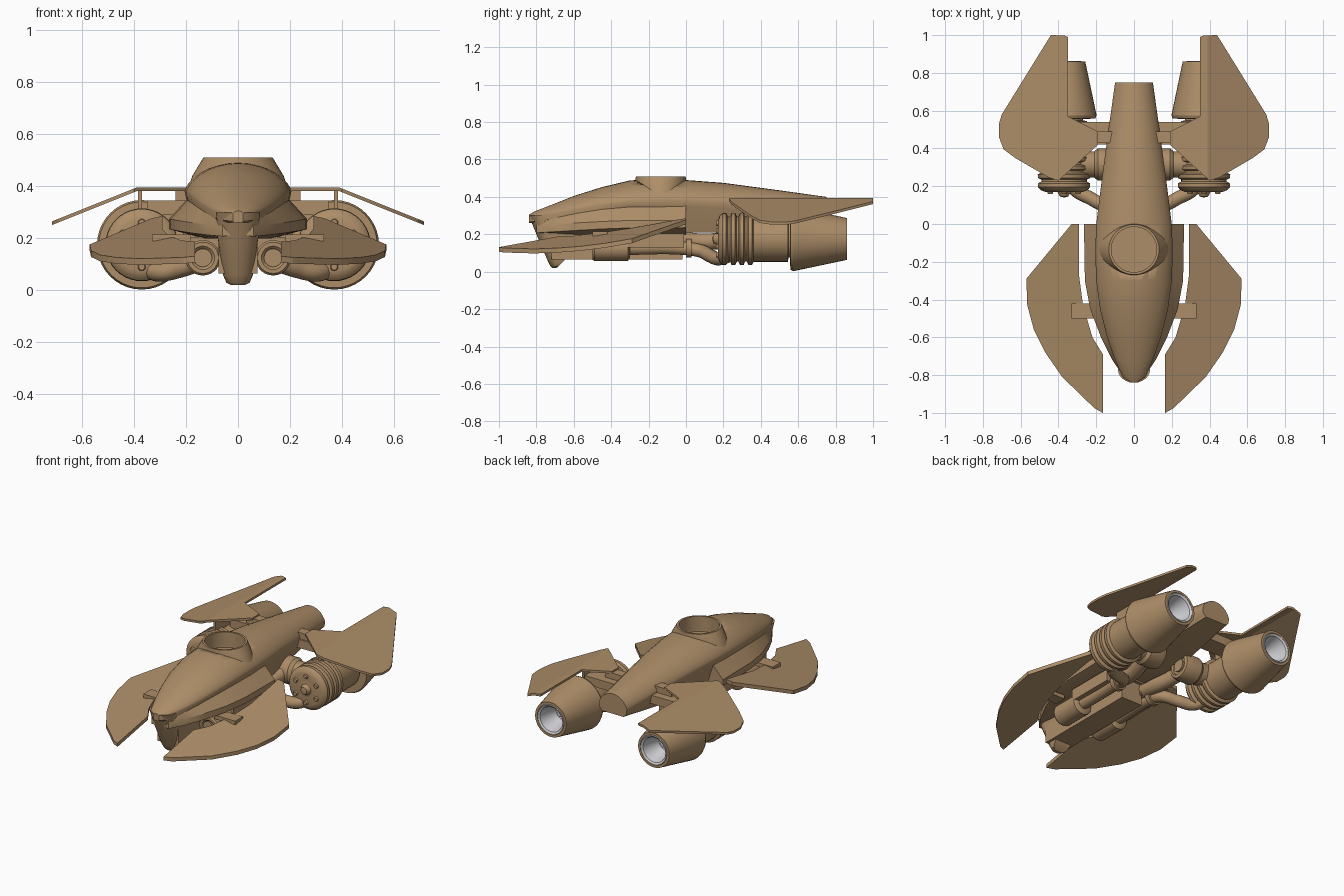
import bpy, bmesh, math
from mathutils import Matrix, Vector

if "Cube" in bpy.data.objects:
    bpy.data.objects.remove(bpy.data.objects["Cube"])


def material(name, rgb):
    m = bpy.data.materials.new(name)
    m.diffuse_color = (*rgb, 1)
    m.use_nodes = True
    m.node_tree.nodes["Principled BSDF"].inputs["Base Color"].default_value = m.diffuse_color
    return m


BROWN = material("tan brown", (0.42, 0.27, 0.14))
GREY = material("light grey", (0.62, 0.62, 0.65))


def finish(name, bm, mirror=False, mat=BROWN, angle=32):
    bmesh.ops.recalc_face_normals(bm, faces=bm.faces)
    me = bpy.data.meshes.new(name)
    bm.to_mesh(me)
    bm.free()
    me.materials.append(mat)
    for p in me.polygons:
        p.use_smooth = True
    me.set_sharp_from_angle(angle=math.radians(angle))
    ob = bpy.data.objects.new(name, me)
    bpy.context.scene.collection.objects.link(ob)
    if mirror:
        ob.modifiers.new("mirror", "MIRROR").use_clip = False
        ob.modifiers["mirror"].use_mirror_merge = False
    return ob


def loft(name, rings, **kw):
    """Skin a list of closed rings and cap both ends."""
    bm = bmesh.new()
    vs = [[bm.verts.new(p) for p in r] for r in rings]
    n = len(vs[0])
    for a, b in zip(vs, vs[1:]):
        for i in range(n):
            bm.faces.new((a[i], a[(i + 1) % n], b[(i + 1) % n], b[i]))
    bm.faces.new(vs[0])
    bm.faces.new(vs[-1])
    return finish(name, bm, **kw)


def symmetric(half, y):
    """Half section from top centre to bottom centre -> full ring."""
    pts = half + [(-x, z) for x, z in reversed(half) if x > 1e-6]
    return [(x, y, z) for x, z in pts]


def lathe(name, profile, centre, axis="y", n=40, scale=None, **kw):
    """Revolve (along, radius) pairs about an axis through centre."""
    bm = bmesh.new()
    rows = []
    for k, (a, r) in enumerate(profile):
        row = []
        for i in range(n):
            t = 2 * math.pi * i / n
            u, v = r * math.cos(t), r * math.sin(t)
            if scale:
                u *= scale[k]
            p = {"x": (a, u, v), "y": (u, a, v), "z": (u, v, a)}[axis]
            row.append(bm.verts.new(Vector(p) + Vector(centre)))
        rows.append(row)
    for a, b in zip(rows, rows[1:]):
        for i in range(n):
            bm.faces.new((a[i], a[(i + 1) % n], b[(i + 1) % n], b[i]))
    bmesh.ops.remove_doubles(bm, verts=bm.verts, dist=1e-5)
    return finish(name, bm, **kw)


def plate(name, outline, thick, height, crease=None):
    """Flat outline with thickness, lifted by a height function of x, y."""
    bm = bmesh.new()
    bm.faces.new([bm.verts.new((x, y, 0)) for x, y in outline])
    if crease:
        bmesh.ops.bisect_plane(bm, geom=bm.verts[:] + bm.edges[:] + bm.faces[:],
                               plane_co=(crease, 0, 0), plane_no=(1, 0, 0))
    ext = bmesh.ops.extrude_face_region(bm, geom=bm.faces[:])
    for v in ext["geom"]:
        if isinstance(v, bmesh.types.BMVert):
            v.co.z -= thick
    for v in bm.verts:
        v.co.z += height(v.co.x, v.co.y)
    return finish(name, bm, mirror=True, angle=15)


def box(name, lo, hi, mirror=False):
    bm = bmesh.new()
    lo, hi = Vector(lo), Vector(hi)
    bmesh.ops.create_cube(bm, size=1, matrix=Matrix.Translation((lo + hi) / 2)
                          @ Matrix.Diagonal((*(hi - lo), 1)))
    return finish(name, bm, mirror=mirror)


def pipe(name, pts, r):
    cu = bpy.data.curves.new(name, "CURVE")
    cu.dimensions, cu.bevel_depth, cu.bevel_resolution = "3D", r, 5
    cu.use_fill_caps = True
    sp = cu.splines.new("BEZIER")
    sp.bezier_points.add(len(pts) - 1)
    for b, p in zip(sp.bezier_points, pts):
        b.co = p
        b.handle_left_type = b.handle_right_type = "AUTO"
    tmp = bpy.data.objects.new(name + "_path", cu)
    bpy.context.scene.collection.objects.link(tmp)
    dg = bpy.context.evaluated_depsgraph_get()
    me = bpy.data.meshes.new_from_object(tmp.evaluated_get(dg))
    bpy.data.objects.remove(tmp)
    bm = bmesh.new()
    bm.from_mesh(me)
    return finish(name, bm, mirror=True)


# Upper hull: arched spine from nose to tail (y, half width, top, shoulder, bottom)
rings = []
for y, w, top, sh, bot in [(-.84, .02, .305, .295, .26), (-.81, .06, .322, .30, .26),
                           (-.72, .10, .357, .31, .27), (-.6, .142, .405, .333, .28),
                           (-.45, .18, .452, .36, .29), (-.3, .2, .488, .375, .3),
                           (-.15, .205, .495, .38, .25), (0, .2, .49, .38, .21),
                           (.2, .175, .475, .37, .21), (.5, .135, .435, .345, .24),
                           (.75, .1, .4, .32, .27)]:
    arch = [(w * math.sin(t), sh + (top - sh) * math.cos(t) ** 1.3)
            for t in [i * math.pi / 16 for i in range(8)]]
    arch += [(w, sh), (w * .97, sh - .03), (w * .75, bot), (0, bot)]
    rings.append(symmetric(arch, y))
hull = loft("upper_hull", rings)

# Cockpit opening cut into the hull
cutter = lathe("cockpit_cutter", [(.41, 0), (.41, .122), (.7, .122), (.7, 0)], (0, -.135, 0), "z")
cutter.hide_render = True
cut = hull.modifiers.new("cockpit", "BOOLEAN")
cut.operation, cut.solver, cut.object = "DIFFERENCE", "EXACT", cutter
bpy.context.view_layer.objects.active = hull
bpy.ops.object.modifier_apply(modifier="cockpit")
bpy.data.objects.remove(cutter)

# Cockpit collar
lathe("cockpit_collar", [(.38, .135), (.44, .135), (.49, .135), (.51, .133), (.51, .12), (.42, .12)],
      (0, -.135, 0), "z", n=48, scale=[1.46, 1.3, 1.08, 1, 1, 1])

# Lower hull with flared sides
rings = []
for y, w, top, bot in [(-.8, .06, .285, .21), (-.72, .115, .30, .205), (-.6, .175, .32, .2),
                       (-.45, .232, .337, .2), (-.3, .26, .348, .2), (0, .265, .35, .2)]:
    mid = bot + (top - bot) * .5
    rings.append(symmetric([(0, top), (w * .74, top), (w, mid), (w, mid - .04),
                            (w * .5, bot), (0, bot)], y))
loft("lower_hull", rings, angle=25)

# Chin fin under the nose
rings = []
for z, w, front, back in [(.30, .085, -.84, -.6), (.2, .078, -.8, -.6), (.06, .058, -.74, -.65),
                          (.03, .045, -.725, -.68), (.02, .025, -.715, -.695)]:
    half = [(w * math.sin(i * math.pi / 12), front + .07 * w / .085 * (1 - math.cos(i * math.pi / 12)))
            for i in range(7)]
    half += [(w, max(back, front + .075 * w / .085)), (0, max(back, front + .076 * w / .085))]
    rings.append([(x, yy, z) for x, yy, _ in
                  [(p[0], p[2], 0) for p in symmetric(half, 0)]])
loft("chin_fin", rings)

# Keel and underside machinery
box("keel", (-.075, -.72, .065), (.075, -.02, .22))
box("keel_side_block", (.06, -.33, .13), (.2, -.01, .205), mirror=True)
lathe("intake_drum", [(-.5, 0), (-.5, .035), (-.49, .035), (-.5, .045), (-.5, .06), (-.49, .068),
                      (-.31, .068), (-.3, .05), (-.3, 0)], (.135, 0, .125), n=28, mirror=True)
pipe("exhaust_pipe", [(.135, -.31, .125), (.135, -.02, .125), (.15, .08, .11), (.22, .13, .085),
                      (.31, .18, .07), (.35, .24, .09)], .036)
lathe("pipe_flange", [(.0, 0), (.0, .05), (.03, .05), (.03, 0)], (.135, 0, .125), n=24, mirror=True)
lathe("turbine_drum", [(.075, 0), (.075, .04), (.085, .04), (.085, .055), (.075, .06), (.08, .078),
                       (.11, .085), (.19, .085), (.21, .07), (.28, .07), (.28, 0)],
      (0, .315, .19), "x", n=32, mirror=True)
pipe("elbow_pipe", [(.1, -.02, .17), (.1, .1, .16), (.12, .2, .17), (.14, .28, .19)], .045)

# Engines: ribbed front, smooth body, flared rear cone
E = (.37, 0, .175)
prof = [(.14, 0), (.145, .022), (.17, .035), (.175, .06), (.17, .1), (.18, .125),
        (.195, .138), (.215, .138), (.225, .12)]
for y in (.235, .28, .325):
    prof += [(y, .12), (y + .008, .138), (y + .028, .14), (y + .036, .122)]
prof += [(.37, .122), (.545, .122), (.548, .1), (.556, .1), (.558, .165), (.575, .172),
         (.86, .112), (.86, .096), (.85, .094)]
lathe("engine", prof, E, mirror=True)
lathe("engine_nozzle_lining", [(.852, .097), (.862, .092), (.855, .08), (.80, .066), (.74, .045),
                               (.735, .025), (.77, .018), (.775, 0)], E, mirror=True, mat=GREY)
for i in range(6):
    t = i * math.pi / 3 + math.pi / 2
    lathe(f"engine_bolt_{i + 1}", [(.16, 0), (.16, .012), (.165, .015), (.19, .015)],
          (E[0] + .085 * math.cos(t), 0, E[2] + .085 * math.sin(t)), n=12, mirror=True)

# Engine mounts
box("engine_crossbeam", (-.35, .42, .29), (.35, .54, .345))
box("wing_strut", (.37, .3, .26), (.385, .52, .385), mirror=True)

# Front wings, one sloped plane
plate("front_wing", [(.29, 0), (.33, 0), (.57, -.29), (.565, -.43), (.53, -.56), (.47, -.68),
                     (.38, -.81), (.21, -.975), (.165, -1), (.165, -.69), (.22, -.6),
                     (.27, -.43), (.29, -.28)],
      .024, lambda x, y: .345 - .204 * x + .18 * y)
box("front_wing_bracket", (.18, -.5, .19), (.33, -.42, .215), mirror=True)

# Rear wings, drooping outside a crease
plate("rear_wing", [(.35, .99), (.37, .998), (.44, 1), (.70, .58), (.715, .53), (.715, .46),
                    (.69, .395), (.63, .35), (.45, .245), (.40, .23), (.19, .42), (.19, .49),
                    (.35, .57)],
      .014, lambda x, y: .395 - .4 * max(0, x - .39), crease=.39)
box("rear_wing_mount", (.1, .43, .34), (.24, .49, .385), mirror=True)
